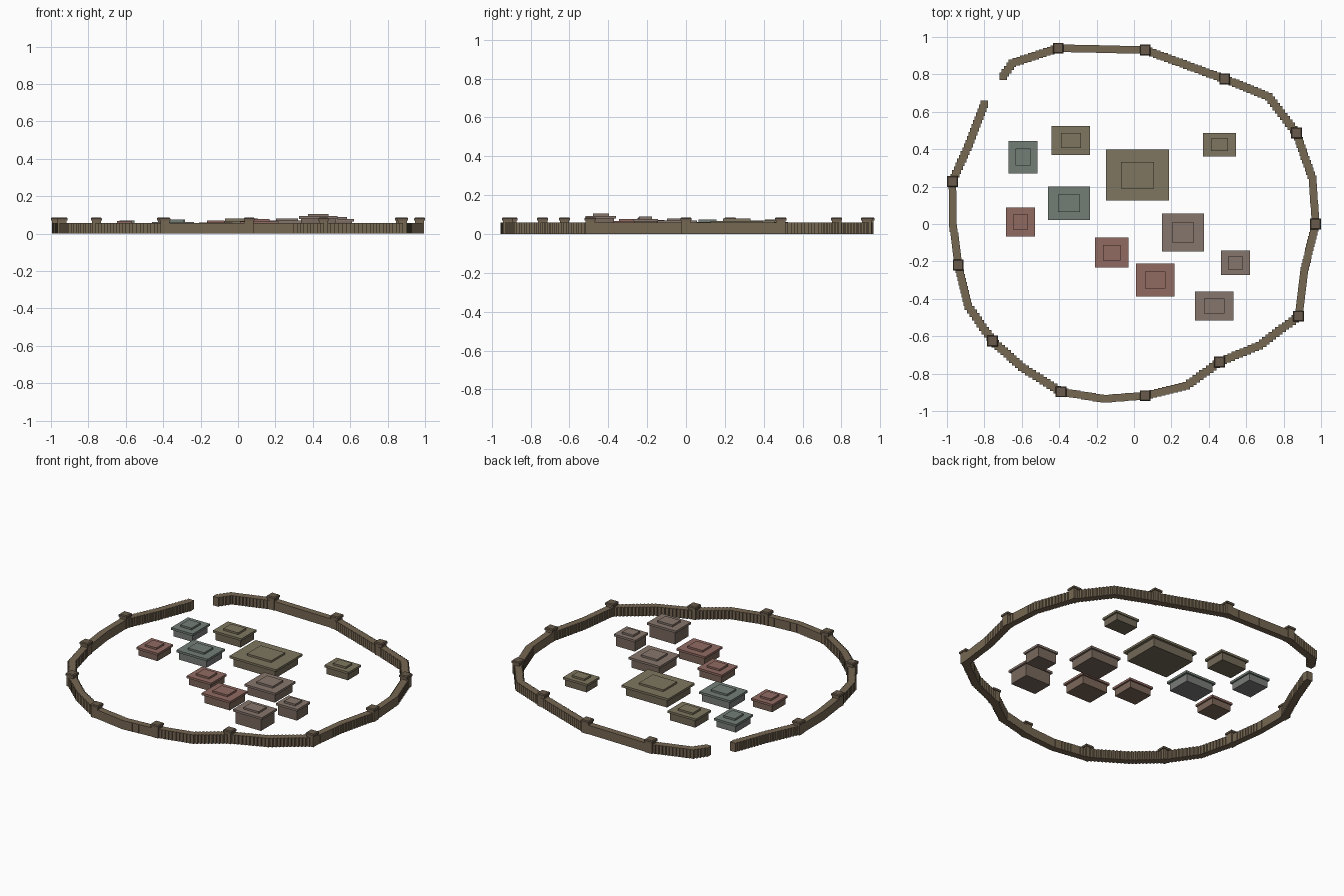
import bpy, bmesh
from mathutils import Vector, Matrix

if "Cube" in bpy.data.objects:
    bpy.data.objects.remove(bpy.data.objects["Cube"])


def material(name, rgb):
    m = bpy.data.materials.new(name)
    m.diffuse_color = (*rgb, 1)
    m.use_nodes = True
    m.node_tree.nodes["Principled BSDF"].inputs["Base Color"].default_value = m.diffuse_color
    return m


def add_box(bm, cx, cy, z0, z1, sx, sy):
    mat = Matrix.Translation((cx, cy, (z0 + z1) / 2)) @ Matrix.Diagonal((sx, sy, z1 - z0, 1))
    bmesh.ops.create_cube(bm, size=1, matrix=mat)


def finish(name, bm, mat):
    me = bpy.data.meshes.new(name)
    bm.to_mesh(me)
    bm.free()
    me.materials.append(mat)
    ob = bpy.data.objects.new(name, me)
    bpy.context.collection.objects.link(ob)
    return ob


def box(name, mat, *dims):
    bm = bmesh.new()
    add_box(bm, *dims)
    return finish(name, bm, mat)


wall_mat = material("earth_wall", (0.18, 0.135, 0.085))
tower_mat = material("tower_timber", (0.14, 0.105, 0.07))
tones = {
    "olive": ((0.21, 0.18, 0.115), (0.17, 0.14, 0.095)),
    "green": ((0.17, 0.21, 0.18), (0.19, 0.20, 0.19)),
    "red": ((0.28, 0.145, 0.12), (0.20, 0.135, 0.10)),
    "clay": ((0.24, 0.18, 0.15), (0.19, 0.14, 0.11)),
}
mats = {k: (material(k + "_roof", r), material(k + "_walls", w)) for k, (r, w) in tones.items()}

# Perimeter wall centre line, open at the gate; third value 1 marks a tower
path = [
    (-0.70, 0.79, 0), (-0.65, 0.86, 0), (-0.405, 0.94, 1), (0.06, 0.93, 1),
    (0.485, 0.775, 1), (0.72, 0.68, 0), (0.868, 0.487, 1), (0.955, 0.24, 0),
    (0.971, 0.0, 1), (0.91, -0.25, 0), (0.88, -0.493, 1), (0.67, -0.65, 0),
    (0.457, -0.738, 1), (0.28, -0.865, 0), (0.06, -0.918, 1), (-0.16, -0.935, 0),
    (-0.39, -0.897, 1), (-0.60, -0.765, 0), (-0.757, -0.625, 1), (-0.885, -0.44, 0),
    (-0.94, -0.22, 1), (-0.968, 0.0, 0), (-0.971, 0.228, 1), (-0.88, 0.43, 0),
    (-0.80, 0.64, 0),
]
bm = bmesh.new()
for a, b in zip(path, path[1:]):
    p, q = Vector(a[:2]), Vector(b[:2])
    n = max(2, round((q - p).length / 0.022))
    for i in range(n):
        c = p.lerp(q, i / n)
        add_box(bm, c.x, c.y, 0, 0.058, 0.04, 0.04)
add_box(bm, path[-1][0], path[-1][1], 0, 0.058, 0.04, 0.04)
finish("perimeter_wall", bm, wall_mat)

# Watch towers: square post with a wider cap and a small top
i = 0
for x, y, tower in path:
    if tower:
        i += 1
        box(f"tower_post_{i}", wall_mat, x, y, 0, 0.072, 0.048, 0.048)
        bm = bmesh.new()
        add_box(bm, x, y, 0.069, 0.086, 0.058, 0.058)
        top = [e for e in bm.edges if all(v.co.z > 0.08 for v in e.verts)]
        bmesh.ops.bevel(bm, geom=top, offset=0.005, segments=1, affect='EDGES')
        finish(f"tower_cap_{i}", bm, tower_mat)

# Buildings: roof x0, x1, y0, y1, total height, tone
buildings = [
    (-0.672, -0.515, 0.27, 0.445, 0.070, "green"),
    (-0.44, -0.235, 0.37, 0.525, 0.075, "olive"),
    (-0.15, 0.187, 0.125, 0.397, 0.080, "olive"),
    (0.37, 0.545, 0.36, 0.487, 0.070, "olive"),
    (-0.46, -0.235, 0.022, 0.20, 0.075, "green"),
    (-0.685, -0.53, -0.067, 0.088, 0.068, "red"),
    (-0.208, -0.03, -0.232, -0.073, 0.071, "red"),
    (0.01, 0.217, -0.388, -0.212, 0.078, "red"),
    (0.15, 0.374, -0.148, 0.056, 0.081, "clay"),
    (0.465, 0.62, -0.274, -0.143, 0.090, "clay"),
    (0.325, 0.533, -0.516, -0.36, 0.105, "clay"),
]
for i, (x0, x1, y0, y1, h, tone) in enumerate(buildings, 1):
    roof, walls = mats[tone]
    cx, cy, w, d = (x0 + x1) / 2, (y0 + y1) / 2, x1 - x0, y1 - y0
    box(f"house_body_{i}", walls, cx, cy, 0, h - 0.026, w * 0.88, d * 0.88)
    box(f"house_roof_{i}", roof, cx, cy, h - 0.026, h - 0.012, w, d)
    box(f"house_roof_ridge_{i}", roof, cx, cy, h - 0.012, h, w * 0.52, d * 0.52)
